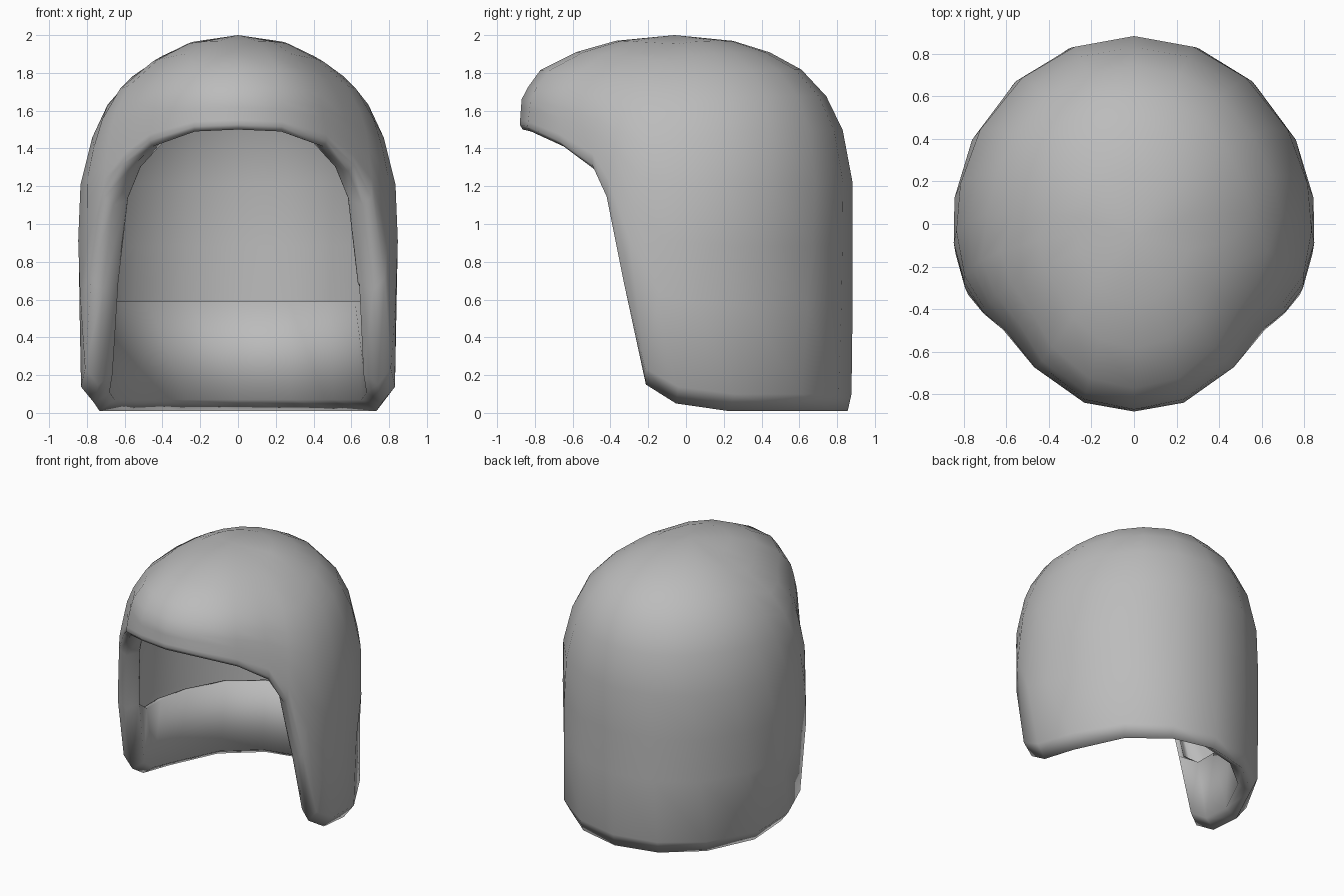
import bpy, bmesh
from math import sin, cos, pi, radians, exp

cube = bpy.data.objects.get("Cube")
if cube:
    bpy.data.objects.remove(cube)

grey = bpy.data.materials.new("plain_grey")
grey.use_nodes = True
COLOR = (0.5, 0.5, 0.5, 1)
grey.diffuse_color = COLOR
grey.node_tree.nodes["Principled BSDF"].inputs["Base Color"].default_value = COLOR

# Edge of the opening from front to back: angle from the front, height
RIM = [(0, 1.5), (15.5, 1.49), (35, 1.41), (51, 1.28), (59, 1.1), (66, .65),
       (74, .15), (86, .05), (107, .01), (135, .01), (158, .01), (180, .01)]
# Meridian profiles: share of the full radius at each height
LEVELS = [2, 1.97, 1.91, 1.82, 1.68, 1.5, 1.24, .85, .3, 0]
FRONT = [0, .42, .66, .87, .985, 1, 1, 1, .99, .97]
SIDE = [0, .27, .43, .61, .78, .89, .975, 1, .985, .965]
BACK = [0, .28, .5, .69, .84, .94, 1, 1, 1, .99]
# Row spacing down a column, for short and long columns
SHORT = [.06, .18, .37, .55, .68, .77, .84, .9, .95]
LONG = [.015, .045, .09, .16, .25, .39, .56, .72, .955]


def lerp(a, b, t):
    return a + (b - a) * t


def profile(table, z):
    for i in range(len(LEVELS) - 1):
        if z >= LEVELS[i + 1]:
            t = (LEVELS[i] - z) / (LEVELS[i] - LEVELS[i + 1])
            return lerp(table[i], table[i + 1], t)
    return table[-1]


def radius(phi, z):
    plan = .868 + .014 * cos(2 * phi) - .055 * exp(-((phi - .82) / .26) ** 2)
    end = FRONT if cos(phi) > 0 else BACK
    share = lerp(profile(SIDE, z), profile(end, z), cos(phi) ** 2)
    dent = .022 * exp(-((phi - 1.97) / .3) ** 2 - ((z - .58) / .2) ** 2)
    return plan * share - dent


def column(j):
    """Points from crown to rim, over the rolled edge and up the lining."""
    rim_phi, rim_z = radians(RIM[j][0]), RIM[j][1]
    top_phi = pi * j / (len(RIM) - 1)
    short = min(1, rim_z / 1.5)
    drop = 2 - rim_z
    side = sin(rim_phi) ** 2
    steps = [(lerp(b, a, short), 1) for a, b in zip(SHORT, LONG)]
    steps.append((1, .98 - .06 * side))
    steps.append((.97, .87 - .05 * side))
    lining_z = max(.59, rim_z + .04)
    steps.append(((2 - lining_z) / drop, .86 - .05 * side))
    points = []
    for w, scale in steps:
        phi, z = lerp(top_phi, rim_phi, w), 2 - drop * w
        r = radius(phi, z) * scale
        points.append((r * sin(phi), -r * cos(phi), z))
    return points


# Helmet shell with rolled rim and partial lining
half = [column(j) for j in range(len(RIM))]
mirrored = [[(-x, y, z) for x, y, z in col] for col in half[-2:0:-1]]
bm = bmesh.new()
crown = bm.verts.new((0, -.06, 2))
cols = [[bm.verts.new(p) for p in col] for col in half + mirrored]
for i, a in enumerate(cols):
    b = cols[(i + 1) % len(cols)]
    bm.faces.new((crown, a[0], b[0]))
    for k in range(len(a) - 1):
        bm.faces.new((a[k], a[k + 1], b[k + 1], b[k]))
for f in bm.faces:
    f.smooth = True
mesh = bpy.data.meshes.new("helmet_shell")
bm.to_mesh(mesh)
bm.free()
mesh.materials.append(grey)
shell = bpy.data.objects.new("helmet_shell", mesh)
bpy.context.collection.objects.link(shell)

# Wall thickness
wall = shell.modifiers.new("wall", "SOLIDIFY")
wall.thickness = .03
wall.offset = -1
